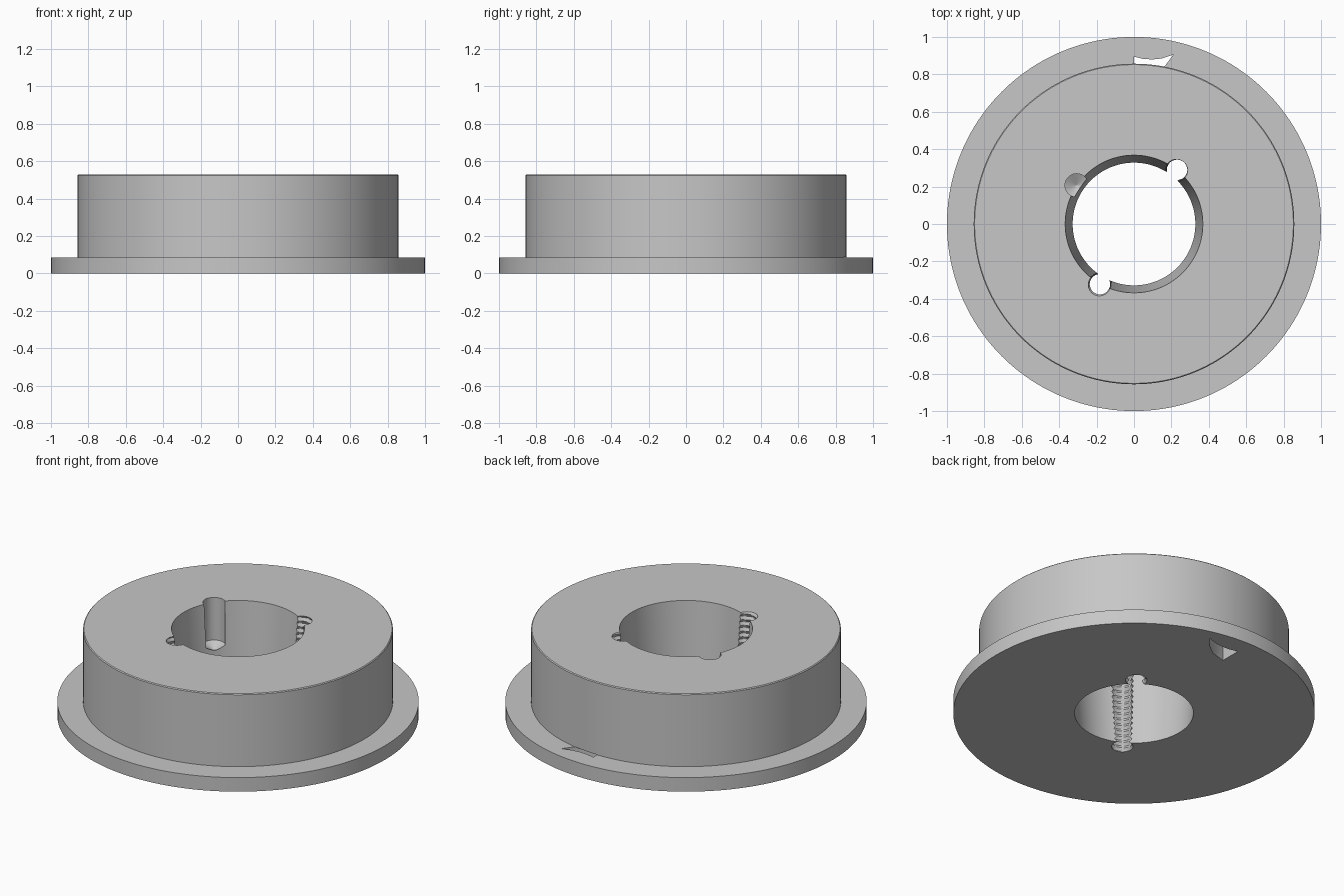
import bpy, bmesh, math

if "Cube" in bpy.data.objects:
    bpy.data.objects.remove(bpy.data.objects["Cube"], do_unlink=True)

FLANGE_TOP, HUB_TOP = 0.086, 0.53
PITCH = 0.035

steel = bpy.data.materials.new("plain_grey")
steel.use_nodes = True
GREY = (0.57, 0.57, 0.57, 1)
steel.diffuse_color = GREY
steel.node_tree.nodes["Principled BSDF"].inputs["Base Color"].default_value = GREY


def finish(bm, name):
    bmesh.ops.recalc_face_normals(bm, faces=bm.faces)
    mesh = bpy.data.meshes.new(name)
    bm.to_mesh(mesh)
    bm.free()
    mesh.materials.append(steel)
    obj = bpy.data.objects.new(name, mesh)
    bpy.context.collection.objects.link(obj)
    return obj


def stacked_rings(name, heights, radius, segments, centre=(0, 0), closed=False):
    """Bridge rings; radius(i, z, turn) shapes them. Closed joins last ring to first."""
    bm = bmesh.new()
    rings = []
    for i, z in enumerate(heights):
        ring = []
        for s in range(segments):
            turn = s / segments
            a = math.tau * turn
            r = radius(i, z, turn)
            ring.append(bm.verts.new((centre[0] + r * math.cos(a), centre[1] + r * math.sin(a), z)))
        rings.append(ring)
    pairs = list(zip(rings, rings[1:]))
    if closed:
        pairs.append((rings[-1], rings[0]))
    else:
        bm.faces.new(rings[0])
        bm.faces.new(rings[-1])
    for low, high in pairs:
        for s in range(segments):
            t = (s + 1) % segments
            bm.faces.new((low[s], low[t], high[t], high[s]))
    return finish(bm, name)


def on_circle(degrees, distance=0.37):
    a = math.radians(degrees)
    return distance * math.cos(a), distance * math.sin(a)


def cut(target, cutter):
    mod = target.modifiers.new("cut", "BOOLEAN")
    mod.operation = "DIFFERENCE"
    mod.solver = "EXACT"
    mod.object = cutter
    bpy.context.view_layer.objects.active = target
    bpy.ops.object.modifier_apply(modifier=mod.name)
    bpy.data.objects.remove(cutter, do_unlink=True)


# Flanged hub with a tapered bore
profile = [(0.328, 0), (1, 0), (1, FLANGE_TOP), (0.857, FLANGE_TOP),
           (0.857, HUB_TOP - 0.005), (0.852, HUB_TOP), (0.368, HUB_TOP)]
hub = stacked_rings("flanged_hub", [z for r, z in profile],
                    lambda i, z, turn: profile[i][0], 160, closed=True)


# Two threaded through holes on the edge of the bore
def thread_radius(i, z, turn):
    phase = (z / PITCH - turn) % 1
    return 0.054 + 0.011 * (1 - abs(2 * phase - 1))


levels = [-0.02 + k * PITCH / 8 for k in range(132)]
for angle in (51.5, 240.5):
    cut(hub, stacked_rings("thread_cutter", levels, thread_radius, 24, on_circle(angle)))

# Blind drilled hole with a conical floor
drill = [0.002, 0.062, 0.062]
cut(hub, stacked_rings("drill_cutter", [0.235, 0.27, 0.6],
                       lambda i, z, turn: drill[i], 40, on_circle(146)))

# Wedge-shaped slot through the flange at the back
outline = [(0, 0.766), (0.09, 0.79), (0.165, 0.845), (0.21, 0.905),
           (0.15, 0.885), (0.1, 0.88), (0.05, 0.882), (0, 0.895)]
bm = bmesh.new()
base = bm.faces.new([bm.verts.new((x, y, -0.02)) for x, y in outline])
side = bmesh.ops.extrude_face_region(bm, geom=[base])["geom"]
bmesh.ops.translate(bm, vec=(0, 0, FLANGE_TOP + 0.021),
                    verts=[v for v in side if isinstance(v, bmesh.types.BMVert)])
cut(hub, finish(bm, "slot_cutter"))

# Smooth round walls, sharp rims
bpy.ops.object.select_all(action="DESELECT")
hub.select_set(True)
bpy.context.view_layer.objects.active = hub
bpy.ops.object.shade_smooth_by_angle(angle=math.radians(30))
